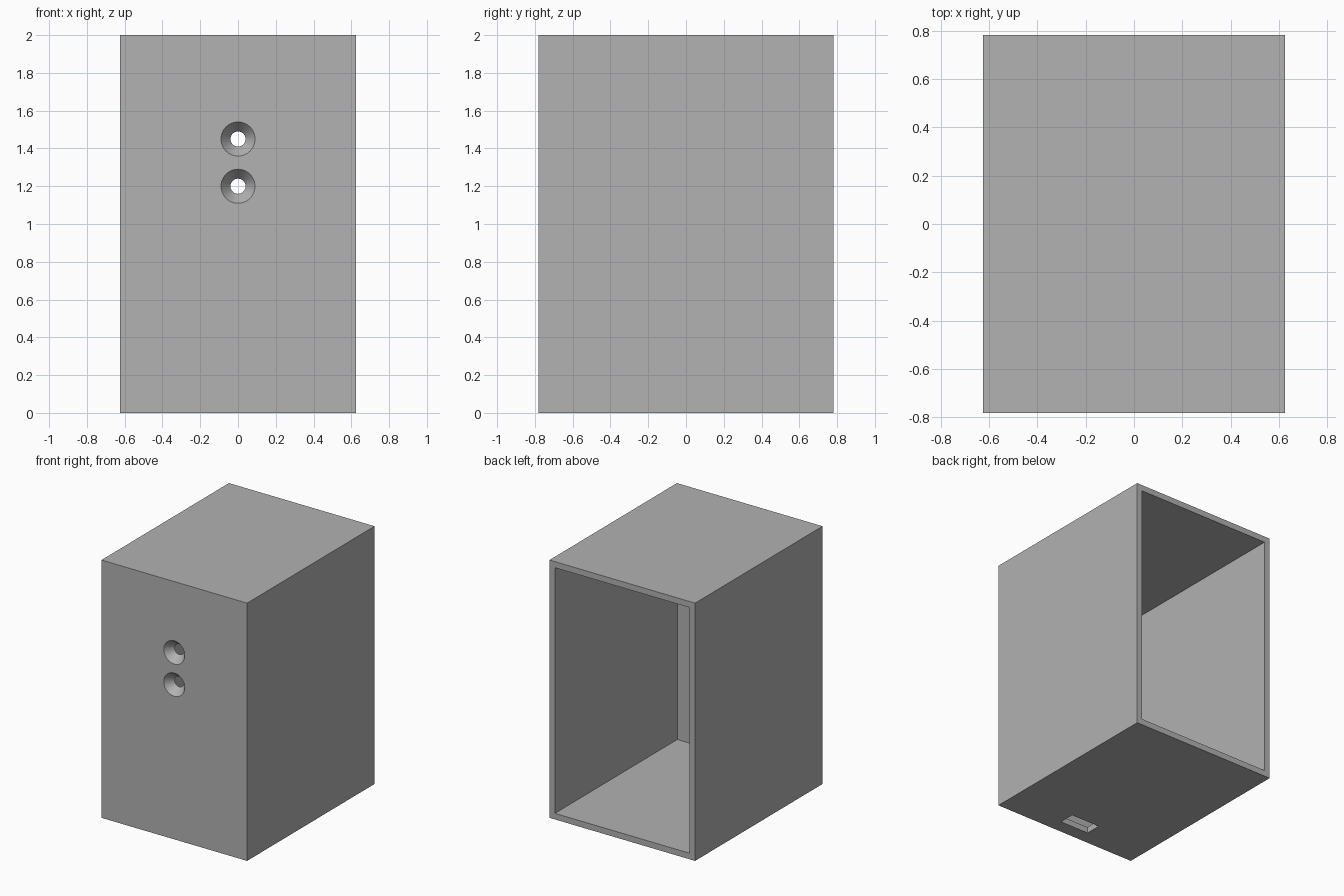
import bpy, math

if "Cube" in bpy.data.objects:
    bpy.data.objects.remove(bpy.data.objects["Cube"])

W, D, H = 1.25, 1.5625, 2.0
WALL, FRONT = 0.047, 0.0625

grey = bpy.data.materials.new("plain_grey")
grey.use_nodes = True
colour = (0.445, 0.445, 0.445, 1)
grey.diffuse_color = colour
grey.node_tree.nodes["Principled BSDF"].inputs["Base Color"].default_value = colour


def box(name, low, high):
    """Box spanning two opposite corners."""
    bpy.ops.mesh.primitive_cube_add(size=1, location=[(a + b) / 2 for a, b in zip(low, high)])
    ob = bpy.context.object
    ob.name = name
    ob.scale = [b - a for a, b in zip(low, high)]
    bpy.ops.object.transform_apply(location=True, rotation=False, scale=True)
    ob.data.materials.append(grey)
    return ob


def cut(target, cutter):
    """Subtract the cutter, then discard it."""
    cutter.hide_render = True
    mod = target.modifiers.new("cut", "BOOLEAN")
    mod.operation = "DIFFERENCE"
    mod.solver = "EXACT"
    mod.object = cutter
    bpy.context.view_layer.objects.active = target
    bpy.ops.object.modifier_apply(modifier=mod.name)
    bpy.data.objects.remove(cutter)


# Outer case
case = box("case", (-W / 2, -D / 2, 0), (W / 2, D / 2, H))

# Hollow, open at the back
cut(case, box("cavity_cutter", (-W / 2 + WALL, -D / 2 + FRONT, WALL),
              (W / 2 - WALL, D / 2 + 0.1, H - WALL)))

# Slot through the floor near the front
cut(case, box("slot_cutter", (-0.125, -0.672, -0.1), (0.125, -0.547, 0.1)))

# Two countersunk holes in the front wall
for z in (1.45, 1.2):
    extra = 0.01
    slope = 0.05 / FRONT
    bpy.ops.mesh.primitive_cone_add(
        vertices=64, radius1=0.09 + extra * slope, radius2=0.04 - extra * slope,
        depth=FRONT + 2 * extra, location=(0, -D / 2 + FRONT / 2, z),
        rotation=(-math.pi / 2, 0, 0))
    cone = bpy.context.object
    cone.name = "hole_cutter"
    cone.data.materials.append(grey)
    cut(case, cone)

# Smooth hole walls, sharp case edges
bpy.ops.object.select_all(action="DESELECT")
case.select_set(True)
bpy.context.view_layer.objects.active = case
bpy.ops.object.shade_smooth_by_angle(angle=math.radians(30))
